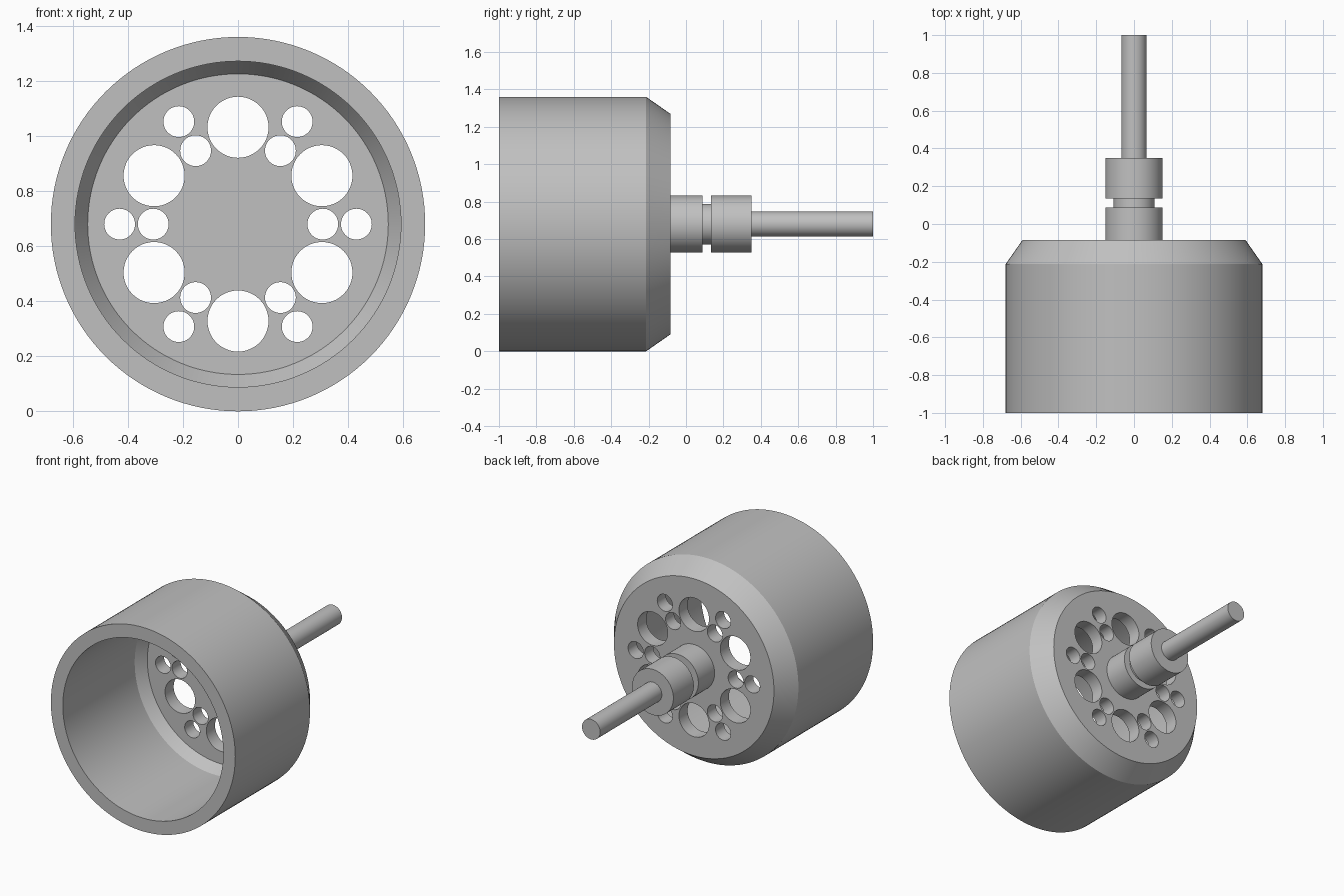
import bpy
import bmesh
from math import sin, cos, pi, radians

cube = bpy.data.objects.get("Cube")
if cube:
    bpy.data.objects.remove(cube, do_unlink=True)

AXIS_Z = 0.68
SEGMENTS = 128

grey = bpy.data.materials.new("machined grey")
grey.use_nodes = True
grey.diffuse_color = (0.53, 0.53, 0.53, 1)
grey.node_tree.nodes["Principled BSDF"].inputs["Base Color"].default_value = grey.diffuse_color


def add_lathe(bm, profile, segments, cx=0, cz=AXIS_Z):
    """Turn (y, radius) points about a y-parallel axis, capping both ends."""
    rings = []
    for y, r in profile:
        angles = [2 * pi * i / segments for i in range(segments)]
        rings.append([bm.verts.new((cx + r * cos(a), y, cz + r * sin(a))) for a in angles])
    for a, b in zip(rings, rings[1:]):
        for i in range(segments):
            j = (i + 1) % segments
            bm.faces.new((a[i], a[j], b[j], b[i]))
    bm.faces.new(rings[0])
    bm.faces.new(rings[-1])


def finish(bm, name):
    bmesh.ops.recalc_face_normals(bm, faces=bm.faces)
    mesh = bpy.data.meshes.new(name)
    bm.to_mesh(mesh)
    bm.free()
    mesh.materials.append(grey)
    obj = bpy.data.objects.new(name, mesh)
    bpy.context.collection.objects.link(obj)
    return obj


def turned_part(name, profile, segments=SEGMENTS):
    bm = bmesh.new()
    add_lathe(bm, profile, segments)
    return finish(bm, name)


def select_only(obj):
    bpy.ops.object.select_all(action="DESELECT")
    obj.select_set(True)
    bpy.context.view_layer.objects.active = obj


# Open cup with an even wall and a chamfered closed end
cup = turned_part("cup", [
    (-0.175, 0.546), (-0.243, 0.592), (-1.0, 0.592),
    (-1.0, 0.68), (-0.213, 0.68), (-0.084, 0.59)])

# Three rings of six holes through the end plate: (ring radius, hole radius, start angle)
bm = bmesh.new()
for ring, hole, start in [(0.352, 0.111, 30), (0.43, 0.056, 0), (0.308, 0.056, 0)]:
    for k in range(6):
        a = radians(start + 60 * k)
        add_lathe(bm, [(-0.3, hole), (0.0, hole)], 48,
                  ring * cos(a), AXIS_Z + ring * sin(a))
cutter = finish(bm, "hole_cutter")
cutter.hide_render = True

cut = cup.modifiers.new("holes", "BOOLEAN")
cut.operation = "DIFFERENCE"
cut.solver = "EXACT"
cut.object = cutter
select_only(cup)
bpy.ops.object.modifier_apply(modifier=cut.name)
bpy.data.objects.remove(cutter, do_unlink=True)

# Grooved hub behind the end plate
hub = turned_part("hub", [
    (-0.12, 0.152), (0.087, 0.152), (0.087, 0.108),
    (0.135, 0.108), (0.135, 0.152), (0.35, 0.152)])

# Drive shaft
shaft = turned_part("shaft", [(0.3, 0.067), (1.0, 0.067)], 64)

for part in (cup, hub, shaft):
    select_only(part)
    bpy.ops.object.shade_smooth_by_angle(angle=radians(25))
